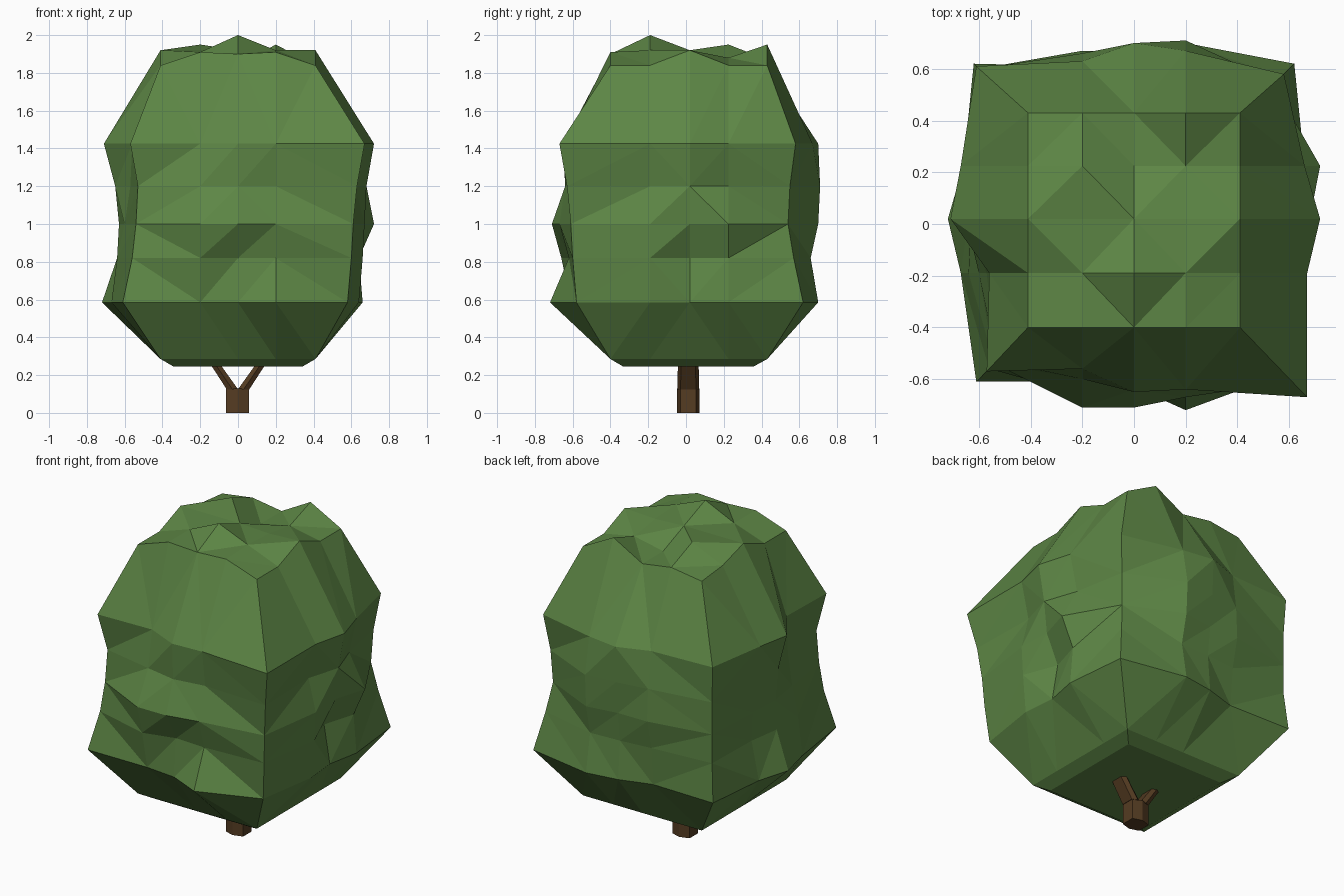
import bpy
import bmesh
from mathutils import Vector

default_cube = bpy.data.objects.get("Cube")
if default_cube:
    bpy.data.objects.remove(default_cube, do_unlink=True)


def make_material(name, color):
    material = bpy.data.materials.new(name)
    material.use_nodes = True
    material.diffuse_color = color
    shader = material.node_tree.nodes["Principled BSDF"]
    shader.inputs["Base Color"].default_value = color
    shader.inputs["Roughness"].default_value = 1
    return material


leaf_green = make_material("leaf green", (0.11, 0.24, 0.06, 1))
bark_brown = make_material("bark brown", (0.09, 0.045, 0.016, 1))


def finish_mesh(name, bm, material):
    bmesh.ops.recalc_face_normals(bm, faces=bm.faces[:])
    mesh = bpy.data.meshes.new(name)
    bm.to_mesh(mesh)
    bm.free()
    mesh.materials.append(material)
    obj = bpy.data.objects.new(name, mesh)
    bpy.context.collection.objects.link(obj)
    return obj


def bridge(bm, lower, upper):
    """Join two closed loops of vertices with quads."""
    count = len(lower)
    for i in range(count):
        j = (i + 1) % count
        bm.faces.new((lower[i], lower[j], upper[j], upper[i]))


# Columns and rows of the leaf blocks
columns = (-0.41, -0.2, 0, 0.2, 0.41)
rows = (-0.4, -0.19, 0.02, 0.225, 0.43)

# Grid cells walked once around the edge, counterclockwise from front right
last = 4
perimeter = [(i, 0) for i in range(last)]
perimeter += [(last, i) for i in range(last)]
perimeter += [(last - i, last) for i in range(last)]
perimeter += [(0, last - i) for i in range(last)]


def ring_position(column, row, reach, z):
    """Push an edge cell outward to the given reach from the centre."""
    x, y = columns[column], rows[row]
    if column in (0, last):
        x = reach if column == last else -reach
    if row in (0, last):
        y = reach if row == last else -reach
    return Vector((x, y, z))


# Outward reach in hundredths for each ring: front, left, back, right sides
rings = (
    (0.585, (61, 61, 63, 72, 58, 64, 62, 66, 62, 70, 67, 61, 62, 66, 72, 67)),
    (0.82, (56, 66, 61, 62, 60, 66, 58, 64, 57, 66, 65, 63, 60, 61, 64, 64)),
    (1.0, (54, 71, 71, 67, 61, 67, 66, 72, 54, 70, 67, 67, 60, 62, 63, 60)),
    (1.2, (53, 60, 64, 61, 63, 62, 68, 61, 55, 71, 69, 66, 60, 64, 65, 57)),
    (1.425, (57, 56, 65, 64, 67, 67, 72, 66, 58, 67, 70, 63, 61, 67, 71, 56)),
)

# Crown heights in hundredths above the lowest crown level, front to back
crown_base = 1.8
crown = (
    (4, 11, 10, 11, 4),
    (4, 11, 20, 12, 4),
    (12, 12, 12, 11, 12),
    (6, 15, 4, 8, 4),
    (4, 7, 4, 15, 4),
)


def build_canopy():
    bm = bmesh.new()

    # Flat underside with a small chamfer
    under = []
    for z, shrink in ((0.245, 0.83), (0.285, 1)):
        under.append([bm.verts.new((columns[c] * shrink, rows[r] * shrink, z))
                      for c, r in perimeter])
    bm.faces.new(under[0])
    bridge(bm, under[0], under[1])

    # Uneven leafy sides
    previous = under[1]
    for z, reaches in rings:
        ring = [bm.verts.new(ring_position(c, r, reach / 100, z))
                for (c, r), reach in zip(perimeter, reaches)]
        bridge(bm, previous, ring)
        previous = ring

    # Lumpy crown
    top = {}
    for r, y in enumerate(rows):
        for c, x in enumerate(columns):
            top[c, r] = bm.verts.new((x, y, crown_base + crown[r][c] / 100))
    bridge(bm, previous, [top[cell] for cell in perimeter])
    for r in range(last):
        for c in range(last):
            bm.faces.new((top[c, r], top[c + 1, r],
                          top[c + 1, r + 1], top[c, r + 1]))

    # Every leaf panel is folded into flat triangles
    sides = [f for f in bm.faces if len(f.verts) == 4]
    bmesh.ops.triangulate(bm, faces=sides, quad_method="SHORT_EDGE")
    return finish_mesh("leaf_canopy", bm, leaf_green)


def build_limb(name, sections):
    """Six-sided limb through sections of (centre, half width, half depth)."""
    bm = bmesh.new()
    outline = ((-1, -0.7), (0, -1), (1, -0.7), (1, 0.7), (0, 1), (-1, 0.7))
    loops = []
    for centre, width, depth in sections:
        loops.append([bm.verts.new(Vector(centre) + Vector((width * x, depth * y, 0)))
                      for x, y in outline])
    bm.faces.new(loops[0])
    bm.faces.new(loops[-1])
    for lower, upper in zip(loops, loops[1:]):
        bridge(bm, lower, upper)
    return finish_mesh(name, bm, bark_brown)


build_canopy()

# Short trunk and the fork that rises into the leaves
build_limb("trunk", (((-0.003, 0.012, 0), 0.06, 0.06), ((-0.003, 0.012, 0.13), 0.06, 0.06)))
for side_name, side in (("left", 1), ("right", -1)):
    build_limb(side_name + "_branch", (
        ((side * 0.03, 0.012, 0.125), 0.03, 0.058),
        ((side * 0.115, 0.012, 0.25), 0.026, 0.055),
        ((side * 0.25, 0.012, 0.45), 0.02, 0.03),
    ))
